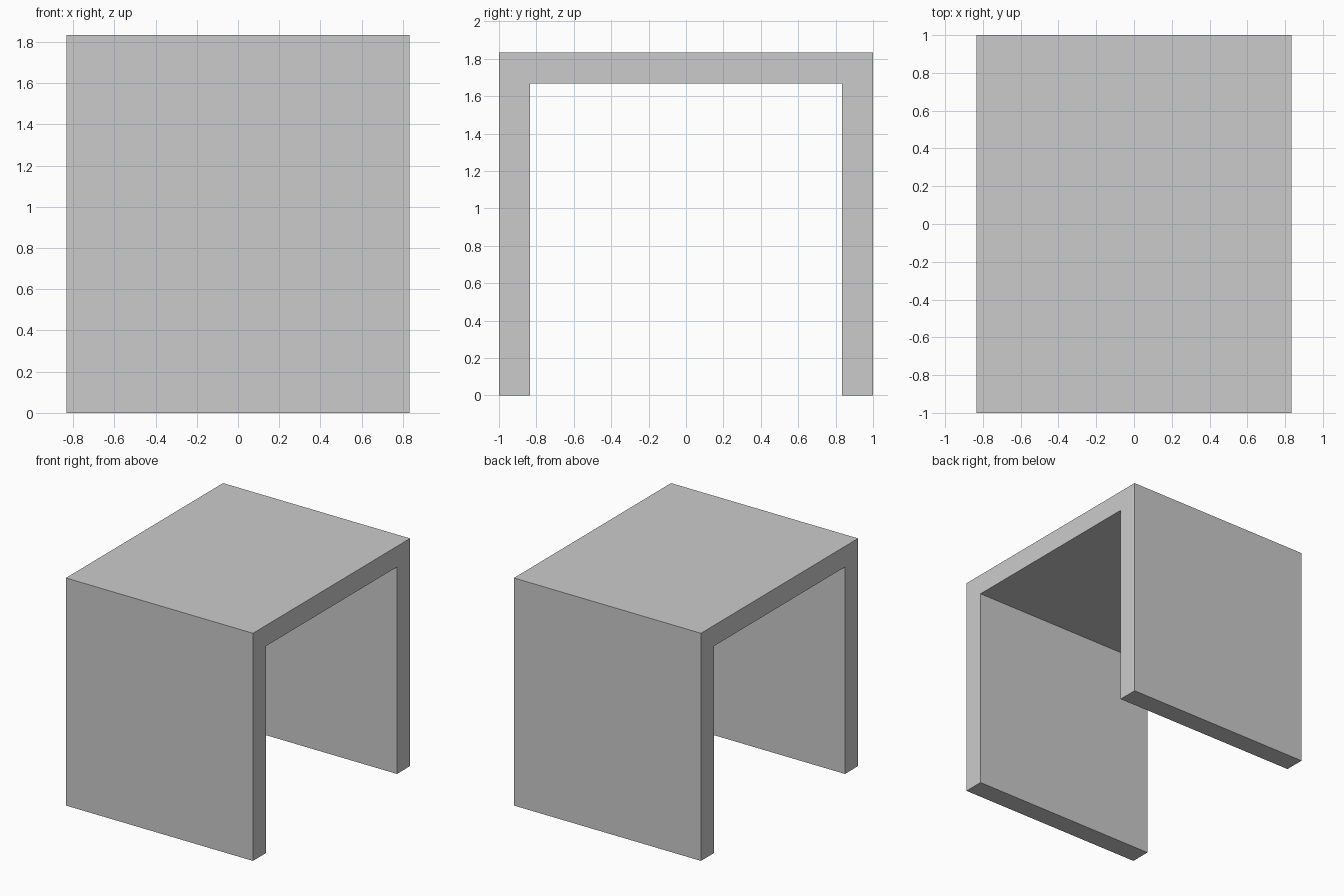
import bpy, bmesh

if "Cube" in bpy.data.objects:
    bpy.data.objects.remove(bpy.data.objects["Cube"])

# Overall sizes
HALF_X = 0.8333      # half the depth along x
HALF_Y = 1.0         # half the span between outer faces
HEIGHT = 1.8333
WALL = 0.1667        # panel thickness

# U-shaped side profile (y, z): two side panels joined by the top
half = [(HALF_Y, HEIGHT), (HALF_Y, 0), (HALF_Y - WALL, 0), (HALF_Y - WALL, HEIGHT - WALL)]
profile = half + [(-y, z) for y, z in reversed(half)]

# Extrude the profile along x
bm = bmesh.new()
face = bm.faces.new([bm.verts.new((-HALF_X, y, z)) for y, z in profile])
result = bmesh.ops.extrude_face_region(bm, geom=[face])
moved = [v for v in result["geom"] if isinstance(v, bmesh.types.BMVert)]
bmesh.ops.translate(bm, verts=moved, vec=(2 * HALF_X, 0, 0))
bmesh.ops.recalc_face_normals(bm, faces=bm.faces)

# Table body
mesh = bpy.data.meshes.new("side_table")
bm.to_mesh(mesh)
bm.free()
table = bpy.data.objects.new("side_table", mesh)
bpy.context.collection.objects.link(table)
